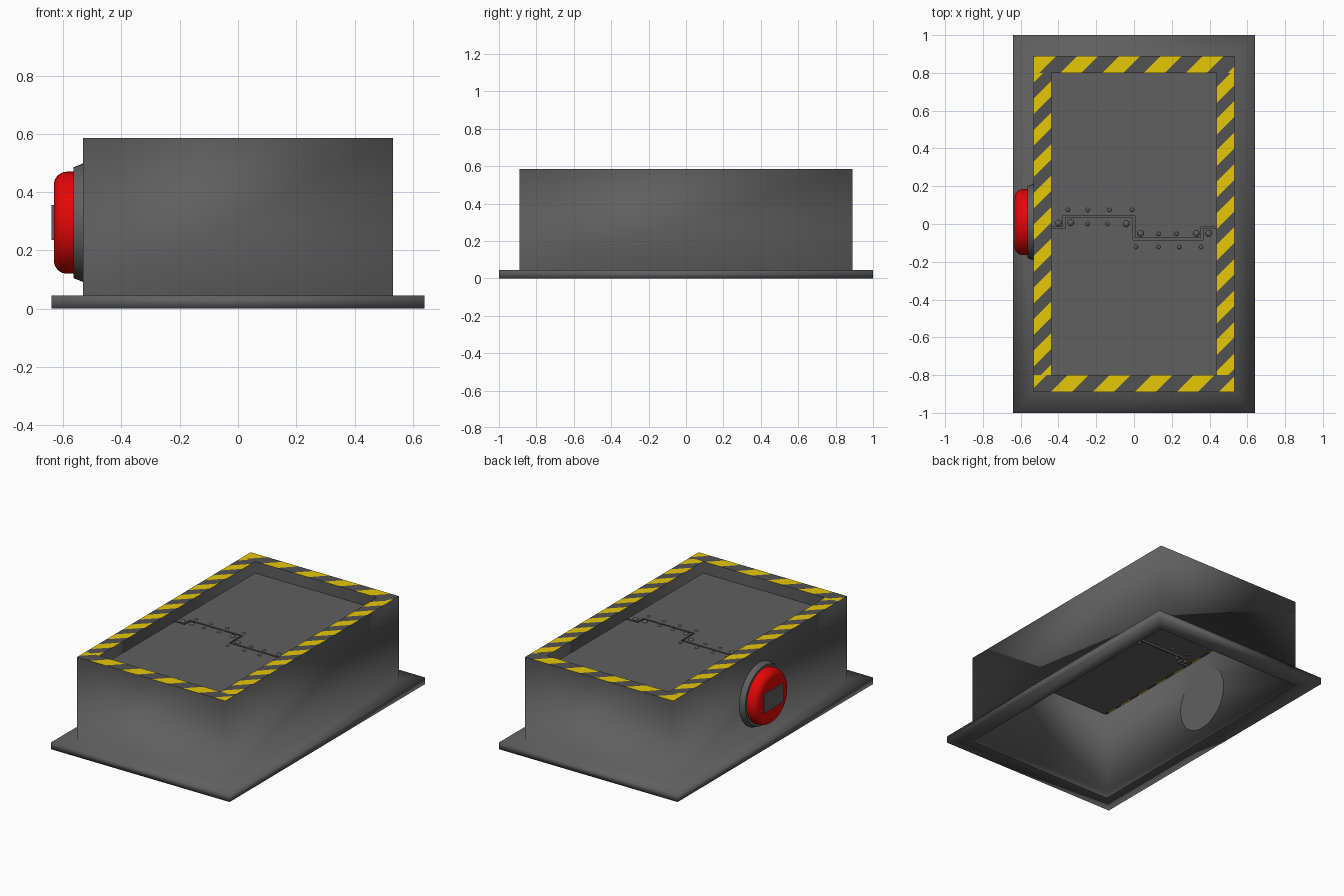
import bpy, bmesh, math
from mathutils import Vector, Matrix

if "Cube" in bpy.data.objects:
    bpy.data.objects.remove(bpy.data.objects["Cube"])


def material(name, r, g, b):
    m = bpy.data.materials.new(name)
    m.diffuse_color = (r, g, b, 1)
    m.use_nodes = True
    m.node_tree.nodes["Principled BSDF"].inputs["Base Color"].default_value = m.diffuse_color
    return m


GREY = material("steel grey", 0.115, 0.115, 0.115)
DARK = material("dark stripe grey", 0.085, 0.085, 0.085)
YELLOW = material("hazard yellow", 0.79, 0.58, 0.002)
RED = material("button red", 0.79, 0.002, 0.002)


def finish(name, bm, *mats, recalc=False):
    if recalc:
        bmesh.ops.recalc_face_normals(bm, faces=bm.faces)
    me = bpy.data.meshes.new(name)
    bm.to_mesh(me)
    bm.free()
    for m in mats:
        me.materials.append(m)
    ob = bpy.data.objects.new(name, me)
    bpy.context.collection.objects.link(ob)
    return ob


def smooth(ob, angle=35):
    bpy.ops.object.select_all(action='DESELECT')
    ob.select_set(True)
    bpy.context.view_layer.objects.active = ob
    bpy.ops.object.shade_smooth_by_angle(angle=math.radians(angle))


def loft(rings, caps=True):
    """Skin through rings of equal point count."""
    bm = bmesh.new()
    loops = [[bm.verts.new(p) for p in r] for r in rings]
    n = len(loops[0])
    for a, b in zip(loops, loops[1:]):
        for i in range(n):
            bm.faces.new((a[i], a[(i + 1) % n], b[(i + 1) % n], b[i]))
    if caps:
        bm.faces.new(loops[0][::-1])
        bm.faces.new(loops[-1])
    return bm


# Housing: open-bottomed shell of flange, walls and recess sides
TOP, DOOR = 0.585, 0.51
OX, OY, IX, IY = 0.532, 0.89, 0.437, 0.80
steps = [(OX, OY, 0), (0.64, 1.0, 0), (0.64, 1.0, 0.045), (OX, OY, 0.045), (OX, OY, TOP),
         (IX, IY, TOP), (IX, IY, DOOR)]
bm = loft([[(sx * x, sy * y, z) for sx, sy in ((-1, -1), (1, -1), (1, 1), (-1, 1))]
           for x, y, z in steps], caps=False)
rim = [f for f in bm.faces if all(abs(v.co.z - TOP) < 1e-5 for v in f.verts)]
bmesh.ops.delete(bm, geom=rim, context='FACES_ONLY')
housing = finish("housing", bm, GREY)
for p in housing.data.polygons:
    p.use_smooth = True

# Striped rim: four rails, each cut by slanted planes and coloured alternately
rails = [  # x0, x1, y0, y1, runs along x, period, centre of one yellow bar
    (-OX, OX, IY, OY, True, 0.222, -0.29), (-OX, OX, -OY, -IY, True, 0.222, -0.34),
    (-OX, -IX, -IY, IY, False, 0.167, 0.67), (IX, OX, -IY, IY, False, 0.167, 0.73)]
for k, (x0, x1, y0, y1, along_x, period, centre) in enumerate(rails):
    bm = bmesh.new()
    bm.faces.new([bm.verts.new((x, y, TOP)) for x, y in ((x0, y0), (x1, y0), (x1, y1), (x0, y1))])
    cx, cy = (x0 + x1) / 2, (y0 + y1) / 2
    anchor = Vector((centre, cy, 0)) if along_x else Vector((cx, centre, 0))
    axis = Vector((1, 0, 0)) if along_x else Vector((0, 1, 0))
    normal = Vector((1, -1, 0)) if along_x else Vector((-1, 1, 0))
    for i in range(-24, 25):
        bmesh.ops.bisect_plane(bm, geom=bm.verts[:] + bm.edges[:] + bm.faces[:],
                               plane_co=anchor + axis * period * (i / 2 + 0.25),
                               plane_no=normal.normalized())
    for f in bm.faces:
        t = (f.calc_center_median() - anchor).dot(normal) / period
        f.material_index = int((t + 0.25) % 1 < 0.5)
    finish(f"striped_rail_{k + 1}", bm, DARK, YELLOW)

# Door: two interlocking leaves with a narrow sunken seam between them
seam = [(-IX, -0.02), (-0.37, -0.02), (-0.37, 0.04), (0, 0.04), (0, -0.08),
        (0.36, -0.08), (0.36, -0.02), (IX, -0.02)]
g = 0.005
side = [0, -g, -g, g, g, -g, -g, 0]
bm = bmesh.new()
lines = {}
for s in (1, -1):
    for z in (DOOR, DOOR - 0.012):
        lines[s, z] = [bm.verts.new((x + s * d, y + s * g, z)) for (x, y), d in zip(seam, side)]
    ends = [bm.verts.new((x, s * IY, DOOR)) for x in (IX, -IX)]
    leaf = lines[s, DOOR] + ends
    bm.faces.new(leaf if s > 0 else leaf[::-1])
low_rear, low_front = lines[1, DOOR - 0.012], lines[-1, DOOR - 0.012]
top_rear, top_front = lines[1, DOOR], lines[-1, DOOR]
for i in range(len(seam) - 1):
    bm.faces.new((low_front[i], low_front[i + 1], low_rear[i + 1], low_rear[i]))
    bm.faces.new((low_rear[i], low_rear[i + 1], top_rear[i + 1], top_rear[i]))
    bm.faces.new((top_front[i], top_front[i + 1], low_front[i + 1], low_front[i]))
finish("door", bm, GREY)

# Domed rivets either side of the seam
big = [(-0.4, 0.005), (-0.335, 0.007), (-0.04, 0.002), (0.035, -0.05), (0.33, -0.05), (0.395, -0.05)]
small = [(x, 0.075) for x in (-0.35, -0.245, -0.13, -0.01)] + \
        [(x, 0.0) for x in (-0.245, -0.14)] + [(x, -0.052) for x in (0.13, 0.225)] + \
        [(x, -0.122) for x in (0.01, 0.13, 0.24, 0.355)]
bm = bmesh.new()
for pts, r in ((big, 0.017), (small, 0.011)):
    for x, y in pts:
        bmesh.ops.create_uvsphere(bm, u_segments=12, v_segments=8, radius=r,
                                  matrix=Matrix.Translation((x, y, DOOR)) @ Matrix.Diagonal((1, 1, 0.6, 1)))
smooth(finish("rivets", bm, GREY), 60)


# Side button: round parts turned about the x direction
def turned(name, profile, mat, n=48):
    rings = [[(x, 0.01 + r * math.cos(2 * math.pi * i / n), 0.295 + r * math.sin(2 * math.pi * i / n))
              for i in range(n)] for x, r in profile]
    smooth(finish(name, loft(rings), mat, recalc=True))


turned("button_collar", [(-0.531, 0.203), (-0.533, 0.203), (-0.565, 0.19)], GREY)
arc = [(-0.587 - 0.045 * math.sin(a), 0.130 + 0.045 * math.cos(a))
       for a in (math.pi / 2 * i / 8 for i in range(9))]
turned("button_cap", [(-0.564, 0.175)] + arc, RED)

# Small rectangular plate on the button face
bm = bmesh.new()
bmesh.ops.create_cube(bm, size=1, matrix=Matrix.Translation((-0.6355, 0.01, 0.295))
                      @ Matrix.Diagonal((0.009, 0.2, 0.12, 1)))
finish("button_plate", bm, GREY)
